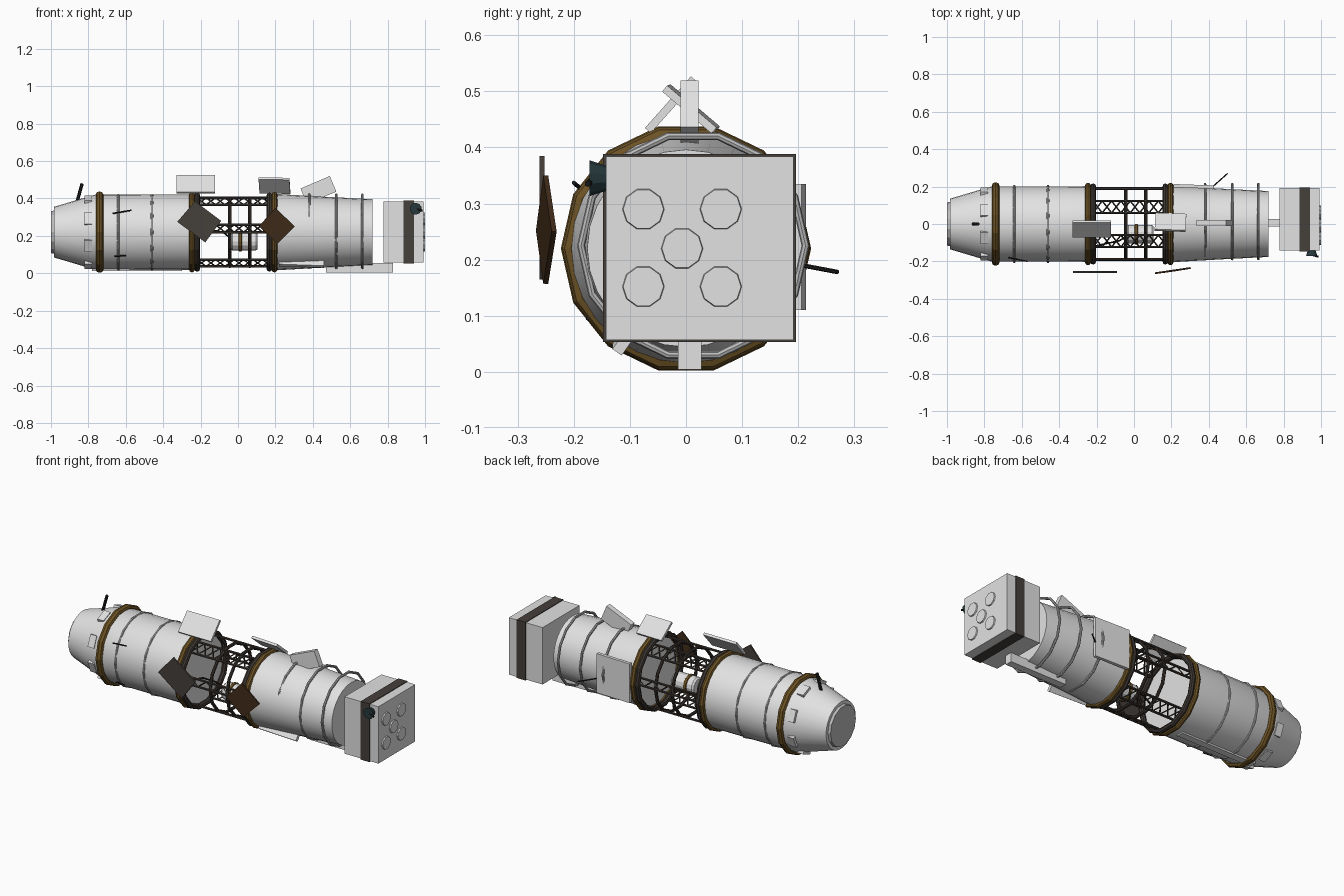
import bpy, bmesh, math
from mathutils import Vector, Matrix

if "Cube" in bpy.data.objects:
    bpy.data.objects.remove(bpy.data.objects["Cube"])

CZ = 0.22  # height of the main axis

def mat(name, rgb):
    m = bpy.data.materials.new(name)
    m.diffuse_color = (*rgb, 1)
    m.use_nodes = True
    m.node_tree.nodes["Principled BSDF"].inputs["Base Color"].default_value = m.diffuse_color
    return m

WHITE = mat("hull_white", (0.76, 0.76, 0.76))
GREY = mat("rib_grey", (0.5, 0.5, 0.5))
GOLD = mat("dull_gold", (0.15, 0.085, 0.018))
TRUSS = mat("truss_brown", (0.045, 0.036, 0.03))
SLATE = mat("slate_panel", (0.06, 0.05, 0.043))
RUST = mat("rust_panel", (0.05, 0.024, 0.01))
BLACK = mat("black", (0.012, 0.012, 0.012))
TEAL = mat("dark_teal", (0.02, 0.04, 0.045))

def finish(name, bm, material, smooth=False):
    bmesh.ops.recalc_face_normals(bm, faces=bm.faces)
    me = bpy.data.meshes.new(name)
    bm.to_mesh(me)
    bm.free()
    ob = bpy.data.objects.new(name, me)
    bpy.context.collection.objects.link(ob)
    me.materials.append(material)
    if smooth:
        bpy.context.view_layer.objects.active = ob
        ob.select_set(True)
        bpy.ops.object.shade_smooth_by_angle(angle=math.radians(35))
        ob.select_set(False)
    return ob

def lathe(name, profile, material, n=28, cy=0.0, cz=CZ, closed=False, smooth=False):
    """Spin (x, radius) points around the x axis."""
    bm = bmesh.new()
    rings = []
    for x, r in profile:
        rings.append([bm.verts.new((x, cy + r * math.cos(2 * math.pi * i / n),
                                    cz + r * math.sin(2 * math.pi * i / n))) for i in range(n)])
    pairs = list(zip(rings, rings[1:]))
    if closed:
        pairs.append((rings[-1], rings[0]))
    else:
        bm.faces.new(rings[0])
        bm.faces.new(rings[-1])
    for a, b in pairs:
        for i in range(n):
            j = (i + 1) % n
            bm.faces.new((a[i], a[j], b[j], b[i]))
    return finish(name, bm, material, smooth)

def hoop(name, x, r, t, material, cy=0.0, cz=CZ, w=None):
    """Fourteen-sided ring with an octagonal section."""
    w = w or t
    pts = [(x + w * math.cos(a * math.pi / 4), r + t * math.sin(a * math.pi / 4)) for a in range(8)]
    return lathe(name, pts, material, 14, cy, cz, True)

def box(name, lo, hi, material, rot=(0, 0, 0)):
    lo, hi = Vector(lo), Vector(hi)
    bm = bmesh.new()
    bmesh.ops.create_cube(bm, size=1, matrix=Matrix.Diagonal((*(hi - lo), 1)))
    ob = finish(name, bm, material)
    ob.location = (lo + hi) / 2
    ob.rotation_euler = [math.radians(a) for a in rot]
    return ob

def rods(name, segments, r, material, sides=6, tip=1.0):
    bm = bmesh.new()
    for a, b in segments:
        a, b = Vector(a), Vector(b)
        d = b - a
        m = Matrix.Translation((a + b) / 2) @ d.to_track_quat('Z', 'Y').to_matrix().to_4x4()
        bmesh.ops.create_cone(bm, cap_ends=True, segments=sides, radius1=r, radius2=r * tip,
                              depth=d.length, matrix=m)
    return finish(name, bm, material)

def plate(name, corners, thick, material):
    bm = bmesh.new()
    f = bm.faces.new([bm.verts.new(c) for c in corners])
    f.normal_update()
    n = f.normal.copy()
    for v in bm.verts:
        v.co -= n * thick / 2
    top = bmesh.ops.extrude_face_region(bm, geom=[f])["geom"]
    for v in top:
        if isinstance(v, bmesh.types.BMVert):
            v.co += n * thick
    if f.is_valid and len(bm.faces) < 6:
        bm.faces.new([v for v in reversed(f.verts)])
    return finish(name, bm, material)

# Pressure hulls
lathe("left_hull", [(-0.985, 0.135), (-0.8, 0.19), (-0.765, 0.2), (-0.23, 0.202)], WHITE, smooth=True)
lathe("nose_hatch", [(-1.0, 0.115), (-0.975, 0.12)], GREY, 14)
lathe("right_hull", [(0.19, 0.205), (0.45, 0.19), (0.72, 0.176)], WHITE, smooth=True)

# Ribs around the hulls
for i, x in enumerate((-0.64, -0.46)):
    hoop(f"left_rib_{i}", x, 0.202, 0.007, GREY)
for i, x in enumerate((0.38, 0.525, 0.665)):
    hoop(f"right_rib_{i}", x, 0.2, 0.007, GREY, cy=0.013, cz=0.225)

# Heavy collars
hoop("nose_collar", -0.74, 0.207, 0.016, GOLD, w=0.02)
hoop("left_collar", -0.246, 0.205, 0.016, GOLD)
hoop("right_collar", 0.195, 0.205, 0.016, GOLD)
for i, x in enumerate((-0.218, 0.168)):
    hoop(f"truss_end_ring_{i}", x, 0.202, 0.015, TRUSS)
for i, x in enumerate((-0.045, 0.062)):
    hoop(f"truss_ring_{i}", x, 0.188, 0.009, TRUSS)

# Open truss: longerons with zigzag lacing between neighbours
def on_ring(x, deg, r=0.192):
    a = math.radians(deg)
    return (x, r * math.cos(a), CZ + r * math.sin(a))

longerons, lacing = [], []
for lo, hi in ((50, 72), (108, 130), (230, 252), (288, 310), (0, 12), (168, 180)):
    longerons += [(on_ring(-0.22, a), on_ring(0.18, a)) for a in (lo, hi)]
    for k in range(8):
        x0, x1 = -0.22 + k * 0.05, -0.17 + k * 0.05
        a, b = (lo, hi) if k % 2 else (hi, lo)
        lacing.append((on_ring(x0, a), on_ring(x1, b)))
        if hi - lo > 15:
            lacing.append((on_ring(x0, b), on_ring(x1, a)))
rods("truss_longerons", longerons, 0.007, TRUSS)
rods("truss_lacing", lacing, 0.004, TRUSS, 4)

# Tank inside the truss, with band and loose cable
lathe("inner_tank", [(-0.04, 0.042), (-0.03, 0.05), (0.095, 0.05), (0.105, 0.042)], WHITE, 14, -0.055, 0.17)
hoop("tank_band", 0.012, 0.05, 0.006, GOLD, -0.055, 0.17, 0.01)
path = [(-0.22, -0.12, 0.2), (-0.15, -0.105, 0.23), (-0.08, -0.09, 0.22), (-0.03, -0.06, 0.18)]
rods("loose_cable", list(zip(path, path[1:])), 0.005, BLACK)

# Drifting panels on the front side
plate("slate_drift_panel", [(-0.23, -0.257, 0.385), (-0.09, -0.257, 0.28),
                            (-0.175, -0.257, 0.165), (-0.325, -0.257, 0.275)], 0.009, SLATE)
plate("rust_drift_panel", [(0.2, -0.25, 0.35), (0.303, -0.235, 0.25),
                           (0.21, -0.25, 0.157), (0.113, -0.263, 0.252)], 0.009, RUST)

# Torn hull panels above and behind
plate("torn_panel_left", [(-0.33, -0.068, 0.43), (-0.122, -0.068, 0.43),
                          (-0.122, 0.014, 0.522), (-0.33, 0.014, 0.522)], 0.014, WHITE)
plate("torn_panel_mid", [(0.11, -0.032, 0.507), (0.275, -0.038, 0.505),
                         (0.28, 0.05, 0.43), (0.115, 0.056, 0.432)], 0.014, WHITE)
box("torn_panel_right", (0.345, -0.01, 0.4), (0.515, 0.022, 0.49), WHITE, (0, -23, 0))
box("back_panel", (0.21, 0.192, 0.11), (0.425, 0.21, 0.335), WHITE, (0, 0, -2))
box("lower_front_panel", (0.22, -0.12, 0.035), (0.46, -0.1, 0.08), WHITE, (-35, 2, 0))

# Keel parts
box("keel_strut", (0.47, -0.014, 0.004), (0.83, 0.028, 0.056), WHITE)
box("keel_rail", (-0.78, -0.02, 0.012), (-0.3, 0.02, 0.024), WHITE)

# Blocks around the nose
for k in range(8):
    a = 2 * math.pi * (k + 0.5) / 8
    c = Vector((-0.8, 0.182 * math.cos(a), CZ + 0.182 * math.sin(a)))
    h = Vector((0.02, 0.016, 0.034))
    box(f"nose_block_{k}", c - h, c + h, WHITE, (math.degrees(a), 0, 0))

# Docking module with dark band and round ports
box("module_body", (0.778, -0.143, 0.057), (0.993, 0.192, 0.384), WHITE)
box("module_band", (0.884, -0.148, 0.053), (0.94, 0.196, 0.388), SLATE)
for i, (y, z) in enumerate(((-0.076, 0.29), (0.062, 0.29), (-0.007, 0.22), (-0.076, 0.152), (0.062, 0.152))):
    lathe(f"port_{i}", [(0.99, 0.038), (1.0, 0.036)], WHITE, 10, y, z)
rods("side_dish", [((0.95, -0.135, 0.345), (0.95, -0.172, 0.345))], 0.02, TEAL, 10, 1.6)
rods("dish_feed", [((0.95, -0.165, 0.345), (0.985, -0.175, 0.335))], 0.006, BLACK)

# Antennas
rods("nose_antenna", [((-0.86, 0.0, 0.385), (-0.833, 0.0, 0.48))], 0.009, BLACK)
rods("back_antenna", [((0.41, 0.19, 0.193), (0.5, 0.27, 0.178))], 0.004, BLACK)
rods("front_antenna", [((-0.67, -0.18, 0.32), (-0.57, -0.2, 0.337))], 0.004, BLACK)
rods("lower_antenna", [((-0.66, -0.16, 0.09), (-0.6, -0.175, 0.095))], 0.004, BLACK)
